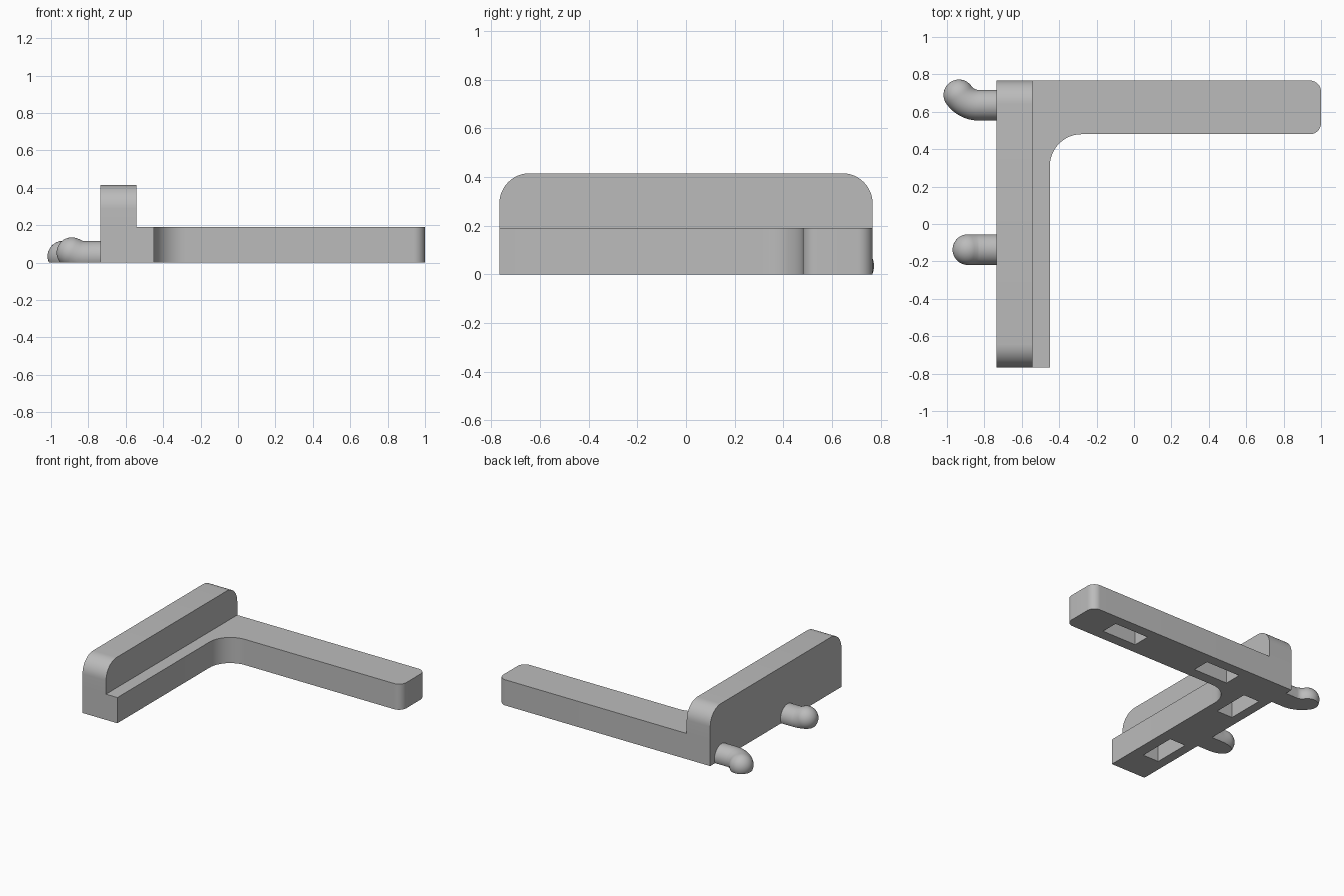
import bpy, bmesh
from math import sin, cos, pi, radians, tan
from mathutils import Vector, Matrix

if "Cube" in bpy.data.objects:
    bpy.data.objects.remove(bpy.data.objects["Cube"])

grey = bpy.data.materials.new("plain grey")
grey.use_nodes = True
COLOUR = (0.5, 0.5, 0.5, 1)
grey.diffuse_color = COLOUR
grey.node_tree.nodes["Principled BSDF"].inputs["Base Color"].default_value = COLOUR


def finish(bm, name):
    bmesh.ops.recalc_face_normals(bm, faces=bm.faces)
    mesh = bpy.data.meshes.new(name)
    bm.to_mesh(mesh)
    bm.free()
    mesh.materials.append(grey)
    obj = bpy.data.objects.new(name, mesh)
    bpy.context.collection.objects.link(obj)
    return obj


def smooth(obj):
    bpy.ops.object.select_all(action='DESELECT')
    obj.select_set(True)
    bpy.context.view_layer.objects.active = obj
    bpy.ops.object.shade_smooth_by_angle(angle=radians(30))


def rounded(corners, steps=12):
    """Outline from (x, y, radius) corners, with arcs where radius > 0."""
    out = []
    for i, (x, y, r) in enumerate(corners):
        p = Vector((x, y))
        if not r:
            out.append(p)
            continue
        a = (Vector(corners[i - 1][:2]) - p).normalized()
        b = (Vector(corners[(i + 1) % len(corners)][:2]) - p).normalized()
        # all corners are square, so the arc centre lies r along both sides
        for k in range(steps + 1):
            t = k / steps * pi / 2
            out.append(p + r * (a * (1 - sin(t)) + b * (1 - cos(t))))
    return out


def extrude(name, points, offset):
    bm = bmesh.new()
    face = bm.faces.new([bm.verts.new(p) for p in points])
    geom = bmesh.ops.extrude_face_region(bm, geom=[face])["geom"]
    verts = [g for g in geom if isinstance(g, bmesh.types.BMVert)]
    bmesh.ops.translate(bm, verts=verts, vec=offset)
    return finish(bm, name)


def boolean(target, tool, operation):
    mod = target.modifiers.new(tool.name, 'BOOLEAN')
    mod.operation, mod.solver, mod.object = operation, 'EXACT', tool
    tool.hide_render = True
    tool.hide_set(True)


# L-shaped base
LEFT, BACK = -0.735, 0.767
outline = rounded([(LEFT, -BACK, 0), (-0.45, -BACK, 0), (-0.45, 0.48, 0.17),
                   (1, 0.48, 0.06), (1, BACK, 0.06), (LEFT, BACK, 0)])
bracket = extrude("bracket", [(p.x, p.y, 0) for p in outline], (0, 0, 0.19))

# Upright wall with rounded upper corners
side = rounded([(-BACK, 0, 0), (BACK, 0, 0), (BACK, 0.415, 0.125), (-BACK, 0.415, 0.125)])
wall = extrude("upright_wall", [(LEFT, p.x, p.y) for p in side], (0.192, 0, 0))
boolean(bracket, wall, 'UNION')

# Rectangular pockets in the underside
LONG, SHORT, DEPTH = 0.28, 0.13, 0.12
for n, (x, y, w, d) in enumerate([(0.6, 0.625, LONG, SHORT), (-0.2, 0.625, LONG, SHORT),
                                  (-0.6, 0.37, SHORT, LONG), (-0.6, -0.4, SHORT, LONG)]):
    pts = [(x + i * w / 2, y + j * d / 2, -0.05) for i, j in [(-1, -1), (1, -1), (1, 1), (-1, 1)]]
    boolean(bracket, extrude(f"pocket_cutter_{n + 1}", pts, (0, 0, DEPTH + 0.05)), 'DIFFERENCE')

# Bake the solid so that its curved edges can be smoothed
baked = bpy.data.meshes.new_from_object(bracket.evaluated_get(bpy.context.evaluated_depsgraph_get()))
bracket.modifiers.clear()
bracket.data = baked
for obj in [o for o in bpy.data.objects if o.name.startswith(("upright_wall", "pocket_cutter"))]:
    bpy.data.objects.remove(obj)
smooth(bracket)


def peg(name, path, radius=0.082, sides=40):
    """Round rod along a path, domed at the tip, trimmed flat underneath."""
    path = [Vector(p) for p in path]
    tip = (path[-1] - path[-2]).normalized()
    rings = []
    for i, p in enumerate(path):
        way = path[min(i + 1, len(path) - 1)] - path[max(i - 1, 0)]
        rings.append((p, way.normalized(), radius))
    for k in range(1, 13):
        t = k / 12.5 * pi / 2
        rings.append((path[-1] + tip * radius * sin(t), tip, radius * cos(t)))
    bm = bmesh.new()
    loops = []
    for p, way, r in rings:
        across = way.cross(Vector((0, 0, 1))).normalized()
        up = across.cross(way)
        loops.append([bm.verts.new(p + r * (across * cos(a) + up * sin(a)))
                      for a in (2 * pi * s / sides for s in range(sides))])
    for one, two in zip(loops, loops[1:]):
        for s in range(sides):
            e = (s + 1) % sides
            bm.faces.new((one[s], one[e], two[e], two[s]))
    bm.faces.new(loops[0])
    bm.faces.new(loops[-1])
    cut = bmesh.ops.bisect_plane(bm, geom=bm.verts[:] + bm.edges[:] + bm.faces[:],
                                 plane_co=(0, 0, 0), plane_no=(0, 0, 1), clear_inner=True)
    rim = [g for g in cut["geom_cut"] if isinstance(g, bmesh.types.BMEdge)]
    bmesh.ops.holes_fill(bm, edges=rim)
    smooth(finish(bm, name))


# Straight peg with a slightly raised tip, and a peg bent towards the back
AXIS = 0.034
peg("straight_peg", [(-0.7, -0.137, AXIS), (-0.83, -0.137, AXIS),
                     (-0.86, -0.137, AXIS + 0.006), (-0.888, -0.137, AXIS + 0.019)])
bend = [(-0.83 - 0.13 * sin(a), 0.635 + 0.13 * (1 - cos(a)), AXIS)
        for a in (radians(5 * k) for k in range(12))]
peg("bent_peg", [(-0.7, 0.635, AXIS), (-0.8, 0.635, AXIS)] + bend)
